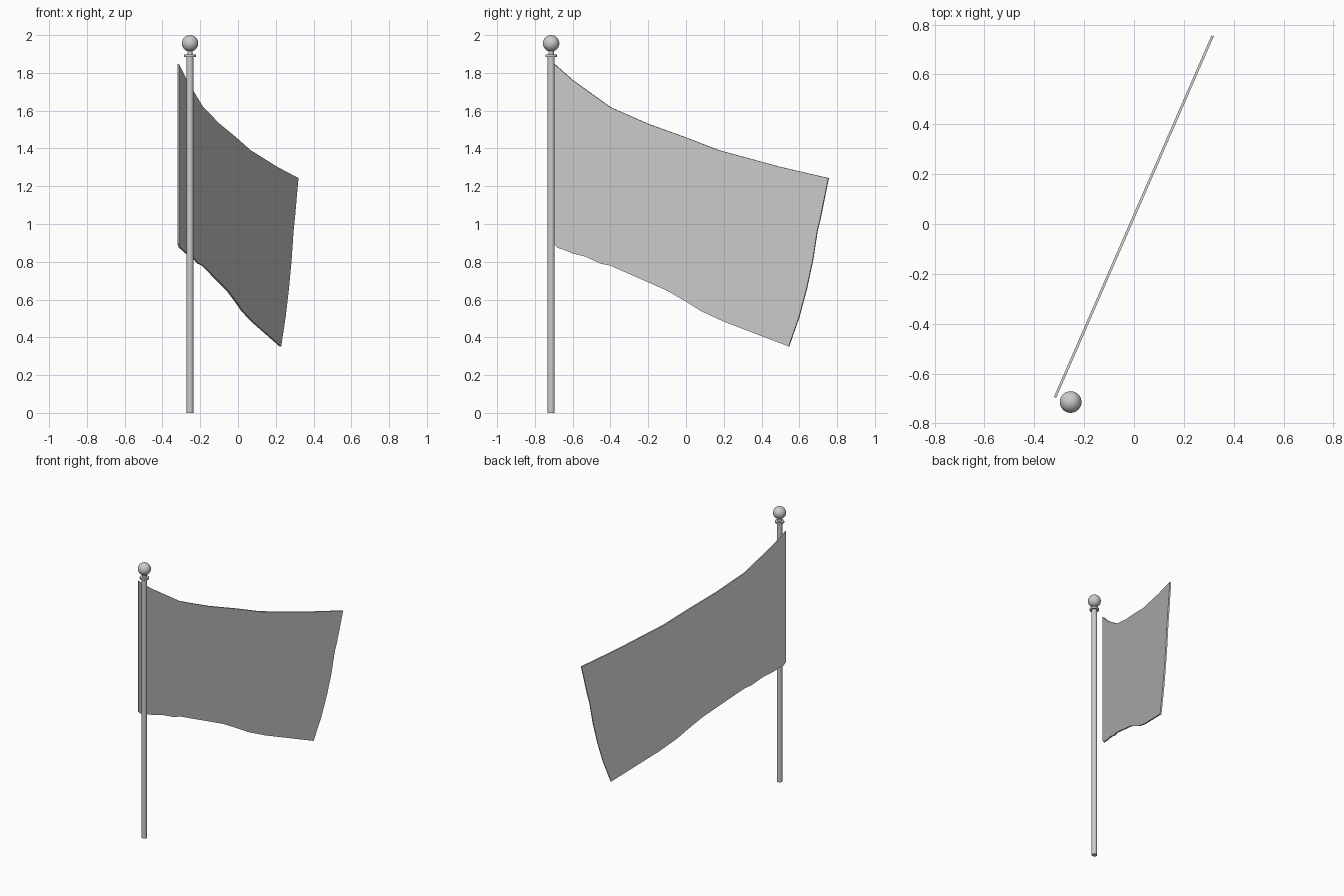
import bpy, bmesh, math
from mathutils import Vector

if "Cube" in bpy.data.objects:
    bpy.data.objects.remove(bpy.data.objects["Cube"])

PX, PY = -0.254, -0.714


def smooth(ob):
    bpy.ops.object.select_all(action='DESELECT')
    ob.select_set(True)
    bpy.context.view_layer.objects.active = ob
    bpy.ops.object.shade_smooth_by_angle(angle=math.radians(35))


def cylinder(name, r, z0, z1):
    bpy.ops.mesh.primitive_cylinder_add(vertices=24, radius=r, depth=z1 - z0,
                                        location=(PX, PY, (z0 + z1) / 2))
    ob = bpy.context.object
    ob.name = name
    smooth(ob)


# Pole, collar and finial
cylinder("pole", 0.0185, 0, 1.888)
cylinder("collar", 0.031, 1.885, 1.897)
cylinder("finial_neck", 0.014, 1.895, 1.925)
bpy.ops.mesh.primitive_uv_sphere_add(segments=32, ring_count=16, radius=0.0435,
                                     location=(PX, PY, 1.9565))
bpy.context.object.name = "finial_ball"
smooth(bpy.context.object)

# Flag outline as seen from the right (y, z)
outline = [
    (-0.696, 1.847), (-0.6, 1.762), (-0.5, 1.69), (-0.4, 1.618), (-0.2, 1.53),
    (0, 1.458), (0.17, 1.392), (0.5, 1.302), (0.755, 1.243),
    (0.73, 1.12), (0.712, 1.03), (0.695, 0.96), (0.672, 0.81), (0.64, 0.66),
    (0.60, 0.51), (0.545, 0.352),
    (0.2, 0.484), (0.08, 0.54), (0, 0.59), (-0.1, 0.648), (-0.25, 0.714),
    (-0.4, 0.78), (-0.45, 0.79), (-0.53, 0.827), (-0.6, 0.845), (-0.64, 0.862),
    (-0.68, 0.875), (-0.696, 0.897)]

# Flag: flat slanted sheet with a little thickness
bm = bmesh.new()
normal = Vector((1, -0.436, 0)).normalized()
half = normal * 0.005
verts = [bm.verts.new(Vector((0.436 * (y - 0.031), y, z)) - half) for y, z in outline]
face = bm.faces.new(verts)
ext = bmesh.ops.extrude_face_region(bm, geom=[face], use_keep_orig=True)
bmesh.ops.translate(bm, vec=half * 2,
                    verts=[g for g in ext["geom"] if isinstance(g, bmesh.types.BMVert)])
bmesh.ops.recalc_face_normals(bm, faces=bm.faces)
mesh = bpy.data.meshes.new("flag")
bm.to_mesh(mesh)
bm.free()
flag = bpy.data.objects.new("flag", mesh)
bpy.context.collection.objects.link(flag)
